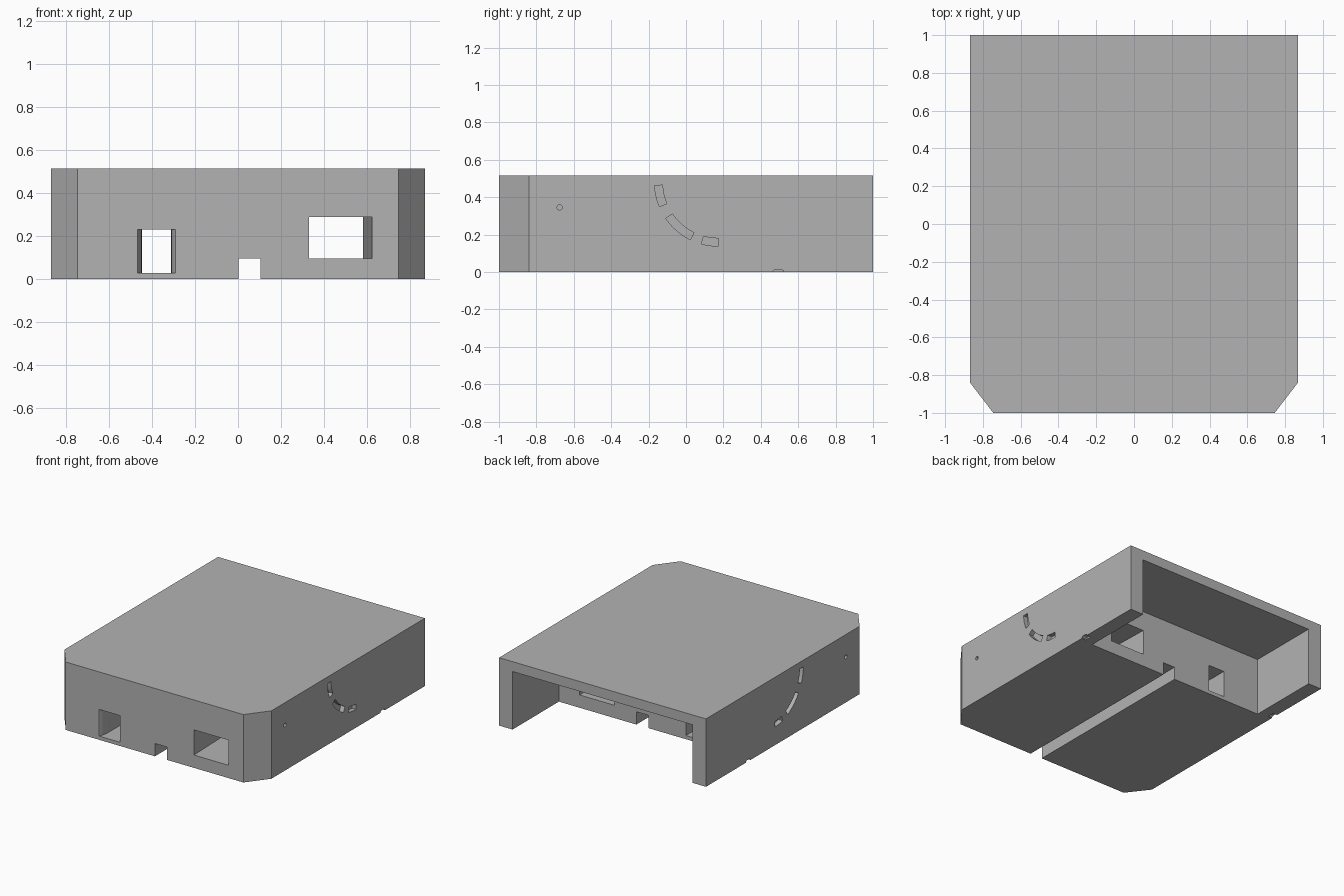
import bpy, bmesh
from math import sin, cos, pi, radians

cube = bpy.data.objects.get("Cube")
if cube:
    bpy.data.objects.remove(cube, do_unlink=True)

mat = bpy.data.materials.new("plain grey")
GREY = (0.45, 0.45, 0.45, 1)
mat.use_nodes = True
mat.diffuse_color = GREY
mat.node_tree.nodes["Principled BSDF"].inputs["Base Color"].default_value = GREY

HALF, HEIGHT, POCKET_Y = 0.868, 0.515, 0.445


def prism(name, outline, lo, hi, axis="z"):
    """Extrude an outline: (x, y) along z, or (y, z) along x."""
    place = (lambda a, b, t: (a, b, t)) if axis == "z" else (lambda a, b, t: (t, a, b))
    bm = bmesh.new()
    face = bm.faces.new([bm.verts.new(place(a, b, lo)) for a, b in outline])
    ext = bmesh.ops.extrude_face_region(bm, geom=[face])
    move = [h - l for h, l in zip(place(0, 0, hi), place(0, 0, lo))]
    bmesh.ops.translate(bm, vec=move,
                        verts=[v for v in ext["geom"] if isinstance(v, bmesh.types.BMVert)])
    bmesh.ops.recalc_face_normals(bm, faces=bm.faces)
    mesh = bpy.data.meshes.new(name)
    bm.to_mesh(mesh)
    bm.free()
    mesh.materials.append(mat)
    obj = bpy.data.objects.new(name, mesh)
    bpy.context.collection.objects.link(obj)
    return obj


def rect(x0, x1, y0, y1):
    return [(x0, y0), (x1, y0), (x1, y1), (x0, y1)]


def circle(y, z, r, n=20):
    return [(y + r * cos(2 * pi * i / n), z + r * sin(2 * pi * i / n)) for i in range(n)]


def arc_slot(a0, a1, r0=0.30, r1=0.342, cy=0.174, cz=0.48, n=10):
    angles = [radians(a0 + (a1 - a0) * i / n) for i in range(n + 1)]
    return ([(cy + r1 * cos(a), cz + r1 * sin(a)) for a in angles]
            + [(cy + r0 * cos(a), cz + r0 * sin(a)) for a in reversed(angles)])


# Block with chamfered front corners
body = prism("housing", [(-0.745, -1), (0.745, -1), (HALF, -0.84), (HALF, 1),
                         (-HALF, 1), (-HALF, -0.84)], 0, HEIGHT)

# Rear pocket, open at the back and below
cutters = [prism("rear_pocket", rect(-0.755, 0.755, POCKET_Y, 1.2), -0.1, 0.44)]

# Channel along the underside
cutters.append(prism("floor_channel", rect(0.003, 0.105, -1.2, 0.6), -0.1, 0.097))

# Wide passage that drifts sideways towards the pocket
slope = -0.042 / (1 + POCKET_Y)
front, back = -1.1, 0.6
cutters.append(prism("wide_passage", [
    (x + slope * (y + 1), y)
    for x, y in rect(0.33, 0.622, front, back)], 0.097, 0.288))

# Narrow passage with a flared mouth
MID, HALF_W, FLARE, DEPTH = -0.379, 0.068, 0.02, 0.1
t0 = radians(20)
steps = [t0 + (pi / 2 - t0) * i / 8 for i in range(9)]
flare = [(HALF_W + FLARE * (1 - sin(t)) / (1 - sin(t0)),
          -1 + DEPTH * (cos(t0) - cos(t))) for t in steps]
side = [(HALF_W + FLARE, front)] + flare + [(HALF_W, back)]
cutters.append(prism("narrow_passage",
                     [(MID + x, y) for x, y in side]
                     + [(MID - x, y) for x, y in reversed(side)], 0.028, 0.23))

# Shallow recesses on both sides: curved slots, pin hole, bottom nick
recesses = {
    "upper_slot": arc_slot(183, 202.5),
    "middle_slot": arc_slot(214.5, 244),
    "lower_slot": arc_slot(254.5, 270),
    "pin_hole": circle(-0.676, 0.345, 0.014),
    "bottom_nick": [(0.466, -0.05), (0.522, -0.05), (0.522, 0.006),
                    (0.51, 0.014), (0.478, 0.014), (0.466, 0.006)],
}
for name, outline in recesses.items():
    for s in (-1, 1):
        cutters.append(prism(name, outline, s * (HALF - 0.035), s * (HALF + 0.1), "x"))

# Cut everything out of the block
bpy.ops.object.select_all(action="DESELECT")
bpy.context.view_layer.objects.active = body
body.select_set(True)
for cutter in cutters:
    cutter.hide_render = True
    mod = body.modifiers.new("cut", "BOOLEAN")
    mod.operation = "DIFFERENCE"
    mod.solver = "EXACT"
    mod.object = cutter
    bpy.ops.object.modifier_apply(modifier=mod.name)
    bpy.data.objects.remove(cutter, do_unlink=True)

bpy.ops.object.shade_smooth_by_angle(angle=radians(30))
